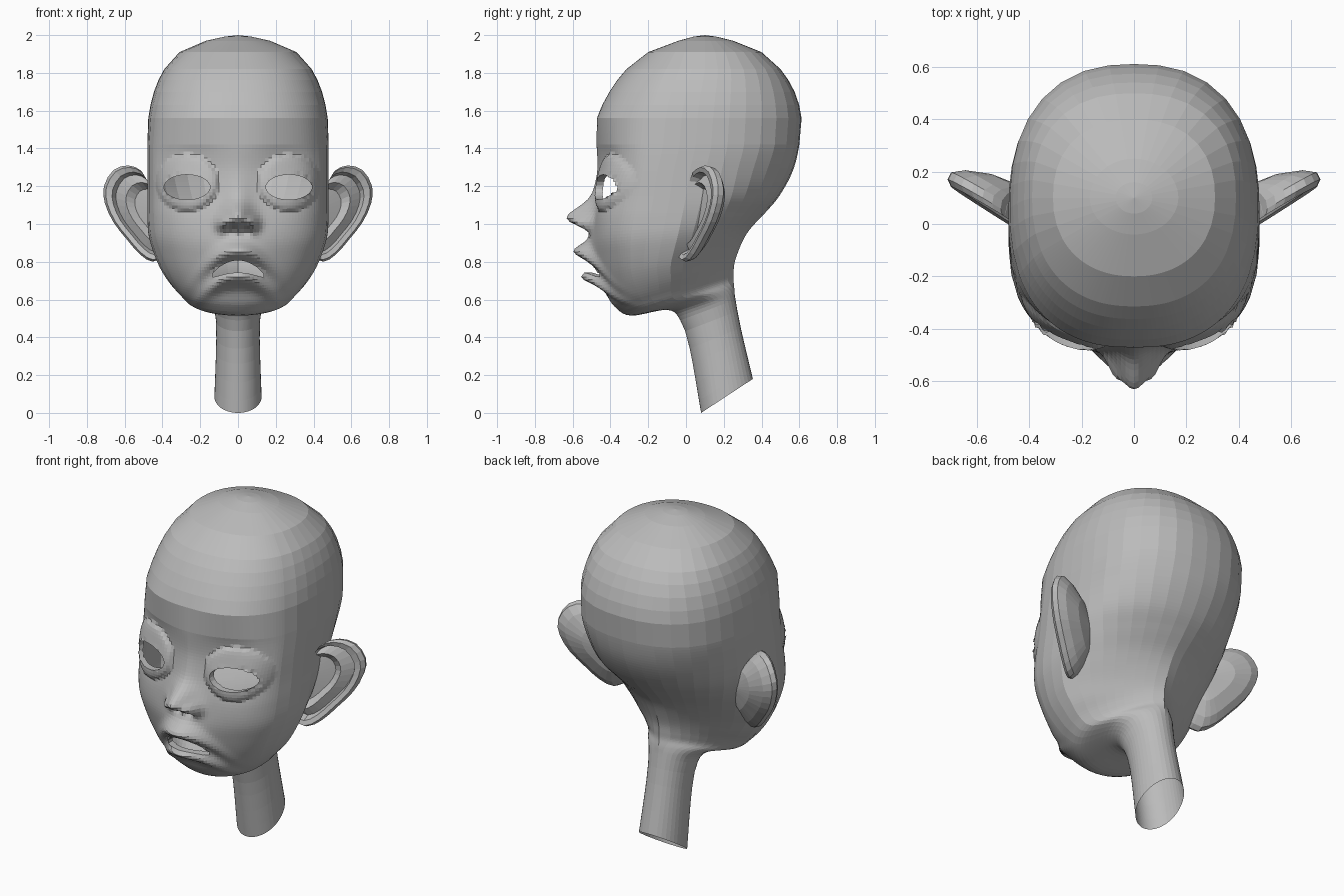
import bpy, bmesh
from math import sin, cos, radians, exp, sqrt

cube = bpy.data.objects.get("Cube")
if cube:
    bpy.data.objects.remove(cube)

grey = bpy.data.materials.new("plain_grey")
grey.use_nodes = True
tone = (0.5, 0.5, 0.5, 1)
grey.diffuse_color = tone
grey.node_tree.nodes["Principled BSDF"].inputs["Base Color"].default_value = tone


def spline(points, count):
    """Catmull-Rom through the points; count(a, b) gives the steps per span."""
    out = []
    last = len(points) - 1
    for i in range(last):
        p0, p1 = points[max(i - 1, 0)], points[i]
        p2, p3 = points[i + 1], points[min(i + 2, last)]
        steps = count(p1, p2)
        for k in range(steps):
            t = k / steps
            out.append([b + t / 2 * (c - a + t * (2 * a - 5 * b + 4 * c - d
                        + t * (3 * b - a - 3 * c + d)))
                        for a, b, c, d in zip(p0, p1, p2, p3)])
    return out + [list(points[-1])]


def loft(bm, rings, closed):
    """Skin a list of point rings with quads."""
    rows = [[bm.verts.new(p) for p in ring] for ring in rings]
    n = len(rows[0])
    for low, high in zip(rows, rows[1:]):
        for i in range(n if closed else n - 1):
            j = (i + 1) % n
            bm.faces.new((low[i], low[j], high[j], high[i]))
    return rows


def finish(bm, name):
    mesh = bpy.data.meshes.new(name)
    bm.to_mesh(mesh)
    bm.free()
    mesh.materials.append(grey)
    obj = bpy.data.objects.new(name, mesh)
    bpy.context.collection.objects.link(obj)
    return obj


def bump(dx, dz, sx, sz):
    return exp(-(dx / sx) ** 2 / 2 - (dz / sz) ** 2 / 2)


# Neck and jaw sections: front z, front y, back z, back y, half width,
# y of the widest point, front and back roundness
jaw = [
    (0, .08, .18, .354, .125, .21, 2, 2),
    (.34, .02, .45, .29, .115, .16, 2, 2),
    (.49, -.03, .6, .262, .125, .12, 2, 2),
    (.545, -.1, .655, .256, .17, .07, 2, 1.6),
    (.515, -.29, .7, .252, .26, -.05, 2, 1.3),
    (.56, -.375, .74, .252, .315, -.08, 2.1, 1.25),
    (.63, -.42, .79, .256, .372, -.08, 2.2, 1.25),
    (.72, -.45, .85, .275, .42, -.08, 2.3, 1.3),
    (.82, -.47, .92, .305, .455, -.06, 2.5, 1.4),
    (.92, -.485, .98, .345, .475, -.04, 2.7, 1.5),
    (1.03, -.485, 1.06, .42, .48, -.02, 2.8, 1.7),
]
# Level skull sections: z, front y, back y, half width, widest y, roundness
skull = [
    (1.15, -.475, .495, .48, 0, 2.8, 2),
    (1.28, -.47, .565, .48, .02, 2.8, 2.2),
    (1.42, -.475, .6, .48, .05, 2.6, 2.4),
    (1.56, -.47, .612, .475, .06, 2.4, 2.4),
    (1.7, -.405, .575, .445, .08, 2.3, 2.4),
    (1.82, -.315, .5, .39, .1, 2.3, 2.4),
    (1.91, -.2, .4, .31, .1, 2.2, 2.3),
    (1.97, -.04, .25, .17, .1, 2, 2),
    (1.992, .04, .16, .07, .1, 2, 2),
]
sections = jaw + [(z, f, z, b, w, c, nf, nb) for z, f, b, w, c, nf, nb in skull]

# Columns are close together over the face and wide over the back
half = [2 * i for i in range(31)] + [60 + 10 * i for i in range(1, 12)]
angles = half + [180] + [360 - a for a in reversed(half[1:])]


def row_count(a, b):
    fine = a[0] > .48 and b[0] < 1.5
    size = abs(b[0] - a[0]) + abs(b[1] - a[1]) / 2
    return max(1, round(size / (.018 if fine else .1)))


def ring_points(s):
    zf, yf, zb, yb, width, yc, nf, nb = s
    pts = []
    for a in angles:
        dx, dy = sin(radians(a)), -cos(radians(a))
        depth, n = (yc - yf, nf) if dy < 0 else (yb - yc, nb)
        r = (abs(dx / width) ** n + abs(dy / depth) ** n) ** (-1 / n)
        y = yc + r * dy
        pts.append((r * dx, y, zf + (zb - zf) * (y - yf) / (yb - yf)))
    return pts


def mouth_line(x):
    return .775 - 2.6 * x * x


def push(x, z):
    """How far the face stands forward of the plain head."""
    ax = abs(x)
    # Eye socket, brow and rounded eyelid
    out = -.045 * bump(ax - .26, z - 1.3, .12, .12)
    out += .015 * bump(ax - .25, z - 1.5, .15, .05)
    lid = ((ax - .27) / .165) ** 2 + ((z - 1.22) / .15) ** 2
    out += .05 * sqrt(max(0, 1 - lid))
    # Nose bridge, tip, wings and nostrils
    out += .02 * bump(ax, z - 1.14, .045, .08)
    out += .135 * bump(ax, z - 1.03, .05, .035 if z < 1.03 else .055)
    out += .06 * bump(ax - .075, z - 1, .026, .028)
    out -= .035 * bump(ax - .04, z - .965, .02, .014)
    # Muzzle and both lips, which follow the downturned mouth
    d = z - mouth_line(x)
    out += .04 * bump(ax, z - .84, .11, .09)
    out += .08 * bump(ax, d - .08, .1, .032)
    out += .09 * bump(ax, d + .058, .1, .03)
    return out


# Head and neck
bm = bmesh.new()
rows = loft(bm, [ring_points(s) for s in spline(sections, row_count)], True)
crown = bm.verts.new((0, .1, 2))
top = rows[-1]
for i, v in enumerate(top):
    bm.faces.new((v, top[(i + 1) % len(top)], crown))

# Open the eyes and mouth: centre x, centre height rule, half sizes
holes = [(side * .27, lambda x: 1.195, .122, .066) for side in (-1, 1)]
holes.append((0, mouth_line, .14, .032))
for cx, cz, a, b in holes:
    def reach(p):
        return sqrt(((p.x - cx) / a) ** 2 + ((p.z - cz(p.x)) / b) ** 2)
    inside = [f for f in bm.faces
              if f.calc_center_median().y < -.2 and reach(f.calc_center_median()) < 1]
    bmesh.ops.delete(bm, geom=inside, context='FACES')
    for v in bm.verts:
        if v.is_boundary and v.co.y < -.1 and reach(v.co) < 2:
            r = reach(v.co)
            height = (v.co.z - cz(v.co.x)) / r
            v.co.x = cx + (v.co.x - cx) / r
            v.co.z = cz(v.co.x) + height

# Raise the features
for v in bm.verts:
    front = min(1, max(0, (-v.co.y - .15) / .15))
    v.co.y -= front * push(v.co.x, v.co.z)

# Turn the rims of the openings inward
rim = [e for e in bm.edges if e.is_boundary and e.verts[0].co.y < -.1]
new = bmesh.ops.extrude_edge_only(bm, edges=rim)["geom"]
for v in new:
    if isinstance(v, bmesh.types.BMVert):
        v.co.y += .04
finish(bm, "head_and_neck")

# Ears: one outline from lobe to top, stepped from the back round the rim
outline = spline([(.38, .84), (.45, .8), (.52, .84), (.59, .92), (.66, 1.01),
                  (.705, 1.11), (.71, 1.2), (.66, 1.285), (.58, 1.31),
                  (.51, 1.28), (.47, 1.21), (.4, 1.19)], lambda a, b: 2)
steps = [(.05, .15), (.5, .12), (.8, .075), (.96, .035), (1, 0), (.96, -.02),
         (.86, -.01), (.8, .035), (.64, .012), (.5, .06), (.05, .05)]
ear_rings = []
for scale, back in steps:
    ring = []
    for px, pz in outline:
        x, z = .38 + (px - .38) * scale, 1.06 + (pz - 1.06) * scale
        ring.append((x, .03 + .58 * (x - .48) + .05 * (z - 1.06) + back, z))
    ear_rings.append(ring)
bm = bmesh.new()
loft(bm, ear_rings, False)
ears = finish(bm, "ears")
ears.modifiers.new("both_sides", 'MIRROR')
